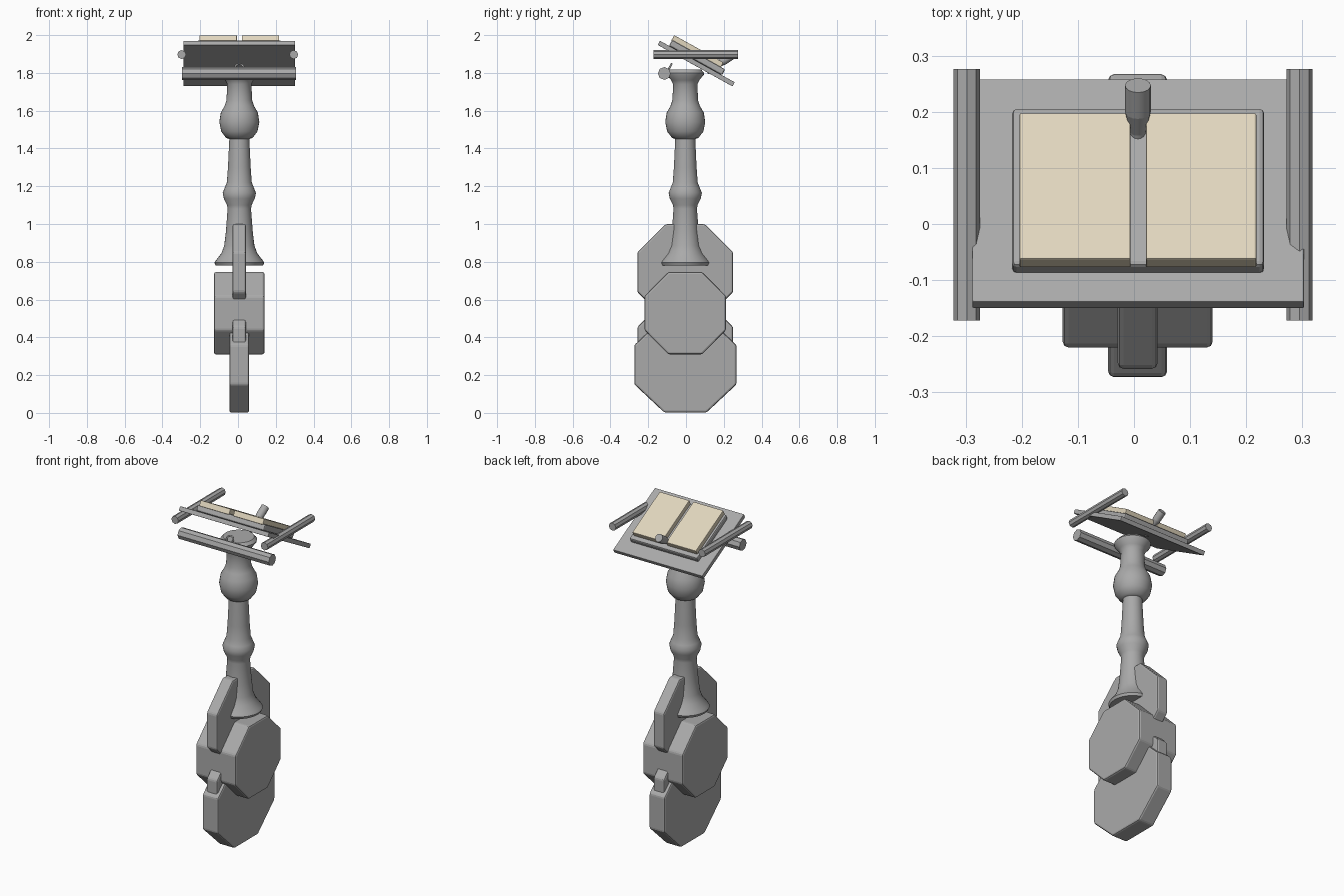
import bpy, bmesh, math
from mathutils import Vector, Matrix

if "Cube" in bpy.data.objects:
    bpy.data.objects.remove(bpy.data.objects["Cube"])


def material(name, rgb):
    m = bpy.data.materials.new(name)
    m.diffuse_color = (*rgb, 1)
    m.use_nodes = True
    m.node_tree.nodes["Principled BSDF"].inputs["Base Color"].default_value = m.diffuse_color
    return m


GREY = material("stone_grey", (0.40, 0.40, 0.40))
CREAM = material("paper_cream", (0.75, 0.67, 0.51))
CX, CY = 0.007, -0.004      # axis of the stand


def finish(name, bm, mat, bevel=0.0, smooth=None):
    bmesh.ops.recalc_face_normals(bm, faces=bm.faces[:])
    me = bpy.data.meshes.new(name)
    bm.to_mesh(me)
    bm.free()
    me.materials.append(mat)
    ob = bpy.data.objects.new(name, me)
    bpy.context.collection.objects.link(ob)
    if bevel:
        mod = ob.modifiers.new("rounded_edges", 'BEVEL')
        mod.width, mod.segments = bevel, 2
        mod.limit_method = 'ANGLE'
    if smooth:
        bpy.ops.object.select_all(action='DESELECT')
        bpy.context.view_layer.objects.active = ob
        ob.select_set(True)
        bpy.ops.object.shade_smooth_by_angle(angle=math.radians(smooth))
    return ob


def octagon_slab(name, x0, x1, cy, cz, hy, hz):
    """Upright eight-sided slab, extruded along x."""
    bm = bmesh.new()
    r = 1 / math.cos(math.pi / 8)
    ring = []
    for i in range(8):
        a = math.pi / 8 + i * math.pi / 4
        ring.append(bm.verts.new((x0, cy + hy * r * math.cos(a), cz + hz * r * math.sin(a))))
    f = bm.faces.new(ring)
    ext = bmesh.ops.extrude_face_region(bm, geom=[f])
    bmesh.ops.translate(bm, vec=(x1 - x0, 0, 0),
                        verts=[v for v in ext['geom'] if isinstance(v, bmesh.types.BMVert)])
    return finish(name, bm, GREY, bevel=0.01)


def rod(name, p0, p1, r0, r1, sides=8, smooth=None):
    """Straight or tapered rod between two points."""
    p0, p1 = Vector(p0), Vector(p1)
    d = p1 - p0
    bm = bmesh.new()
    mat = Matrix.Translation((p0 + p1) / 2) @ d.to_track_quat('Z', 'Y').to_matrix().to_4x4()
    bmesh.ops.create_cone(bm, cap_ends=True, segments=sides, radius1=r0, radius2=r1,
                          depth=d.length, matrix=mat)
    return finish(name, bm, GREY, smooth=smooth)


# Desk frame: u runs down the slope toward the back, n points out of the desk top
TILT = math.radians(29)
DESK = Matrix.Translation((0, -0.138, 1.97)) @ Matrix.Rotation(-TILT, 4, 'X')


def desk_box(name, x, u, n, mat, bevel):
    bm = bmesh.new()
    bmesh.ops.create_cube(bm, size=1)
    for v in bm.verts:
        v.co = DESK @ Vector([lo + (c + 0.5) * (hi - lo)
                              for c, (lo, hi) in zip(v.co, (x, u, n))])
    return finish(name, bm, mat, bevel=bevel)


# Stacked base slabs
octagon_slab("bottom_slab", -0.046, 0.059, -0.003, 0.255, 0.27, 0.253)
octagon_slab("lower_joint_slab", -0.029, 0.042, -0.004, 0.35, 0.253, 0.253)
octagon_slab("middle_slab", -0.127, 0.14, -0.004, 0.528, 0.216, 0.218)
octagon_slab("upper_joint_slab", -0.029, 0.042, -0.004, 0.745, 0.254, 0.254)

# Turned column
profile = [(0.0, 0.78), (0.125, 0.78), (0.132, 0.795), (0.122, 0.81), (0.095, 0.845),
           (0.08, 0.885), (0.071, 0.96), (0.062, 1.08), (0.065, 1.10), (0.082, 1.135),
           (0.088, 1.165), (0.078, 1.19), (0.066, 1.22), (0.06, 1.30), (0.053, 1.45),
           (0.07, 1.456), (0.096, 1.49), (0.106, 1.54), (0.098, 1.59), (0.078, 1.625),
           (0.068, 1.655), (0.064, 1.74), (0.075, 1.762), (0.098, 1.79),
           (0.10, 1.80), (0.085, 1.817), (0.0, 1.817)]
bm = bmesh.new()
vs = [bm.verts.new((CX + r, CY, z)) for r, z in profile]
es = [bm.edges.new(p) for p in zip(vs, vs[1:])]
bmesh.ops.spin(bm, geom=vs + es, cent=(CX, CY, 0), axis=(0, 0, 1),
               angle=math.tau, steps=32, use_duplicate=False)
bmesh.ops.remove_doubles(bm, verts=bm.verts[:], dist=0.0005)
finish("column", bm, GREY, smooth=40)

# Sloping desk and open book
desk_box("desk_board", (-0.288, 0.303), (0, 0.453), (-0.025, 0), GREY, 0.002)
desk_box("book_cover", (-0.217, 0.232), (0.055, 0.376), (0.0, 0.035), GREY, 0.008)
for name, x in (("left_pages", (-0.204, -0.006)), ("right_pages", (0.021, 0.218))):
    desk_box(name, x, (0.052, 0.350), (0.03, 0.0625), CREAM, 0.003)

# Rails beside and under the desk
for name, x in (("left_rail", -0.298), ("right_rail", 0.295)):
    rod(name, (x, -0.172, 1.897), (x, 0.276, 1.897), 0.0235, 0.0235)
rod("front_rail", (-0.297, -0.115, 1.797), (0.308, -0.115, 1.797), 0.034, 0.034)

# Peg at the low edge of the desk
rod("peg_stem", (CX, 0.11, 1.805), (CX, 0.185, 1.855), 0.014, 0.014, 16, 40)
rod("peg_neck", (CX, 0.165, 1.842), (CX, 0.20, 1.865), 0.014, 0.023, 16, 40)
rod("peg_head", (CX, 0.20, 1.865), (CX, 0.247, 1.896), 0.023, 0.023, 16, 40)

# Small ring on the column cap
bm = bmesh.new()
R, t = 0.022, 0.005
place = Matrix.Translation((CX, -0.087, 1.828)) @ Matrix.Rotation(math.radians(61), 4, 'X')
grid = [[bm.verts.new(place @ Vector(((R + t * math.cos(b)) * math.cos(a),
                                      (R + t * math.cos(b)) * math.sin(a), t * math.sin(b))))
         for b in (k * math.tau / 8 for k in range(8))]
        for a in (k * math.tau / 24 for k in range(24))]
for i in range(24):
    for j in range(8):
        bm.faces.new((grid[i][j], grid[(i + 1) % 24][j],
                      grid[(i + 1) % 24][(j + 1) % 8], grid[i][(j + 1) % 8]))
finish("cap_ring", bm, GREY, smooth=60)
